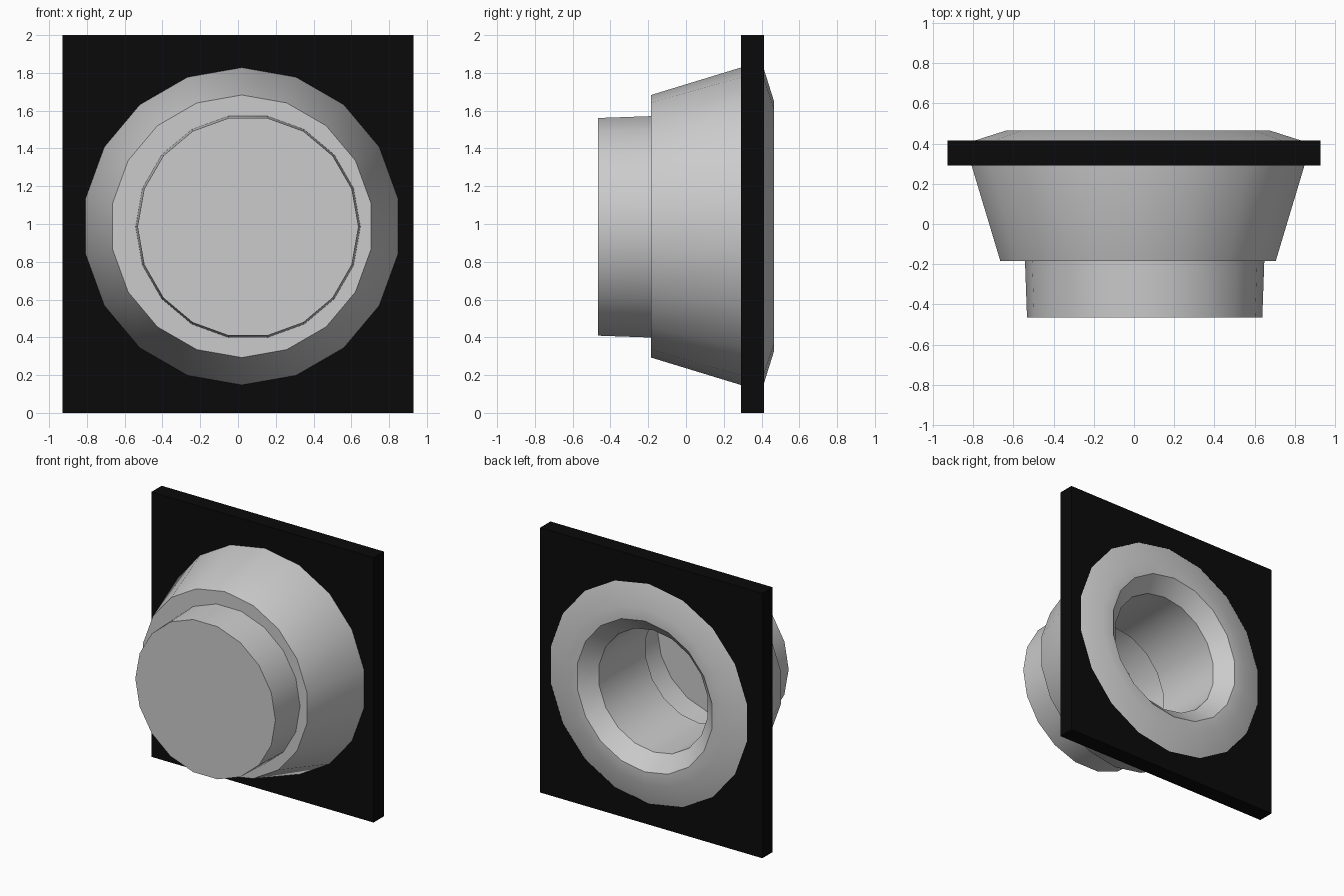
import bpy, bmesh, math

if "Cube" in bpy.data.objects:
    bpy.data.objects.remove(bpy.data.objects["Cube"])

SIDES = 18


def lathe(name, profile, cx, cz, phase, closed):
    """Spin (radius, y) points about an axis parallel to y; radius 0 gives a pole."""
    bm = bmesh.new()
    rings = []
    for r, y in profile:
        if r == 0:
            rings.append([bm.verts.new((cx, y, cz))])
            continue
        rings.append([bm.verts.new((cx + r * math.cos(phase + math.tau * i / SIDES), y,
                                    cz + r * math.sin(phase + math.tau * i / SIDES)))
                      for i in range(SIDES)])
    pairs = list(zip(rings, rings[1:]))
    if closed:
        pairs.append((rings[-1], rings[0]))
    for a, b in pairs:
        for i in range(SIDES):
            j = (i + 1) % SIDES
            if len(a) == 1:
                bm.faces.new((a[0], b[i], b[j]))
            elif len(b) == 1:
                bm.faces.new((a[i], a[j], b[0]))
            else:
                bm.faces.new((a[i], a[j], b[j], b[i]))
    bmesh.ops.recalc_face_normals(bm, faces=bm.faces[:])
    mesh = bpy.data.meshes.new(name)
    bm.to_mesh(mesh)
    bm.free()
    ob = bpy.data.objects.new(name, mesh)
    bpy.context.collection.objects.link(ob)
    bpy.ops.object.select_all(action='DESELECT')
    ob.select_set(True)
    bpy.context.view_layer.objects.active = ob
    bpy.ops.object.shade_smooth_by_angle(angle=math.radians(30))
    return ob


BODY_PHASE = math.radians(10)

# Tapered housing with raised rear lip, funnel and bore
lathe("housing", [(0.695, -0.185), (0.84, 0.29), (0.84, 0.41), (0.665, 0.465),
                  (0.57, 0.465), (0.46, 0.36), (0.45, -0.185)],
      0.02, 0.988, BODY_PHASE, True)

# Hollow front cap
lathe("front_cap", [(0, -0.465), (0.585, -0.465), (0.595, -0.185),
                    (0.51, -0.185), (0.50, -0.45), (0, -0.45)],
      0.053, 0.985, 0, False)

# Black mounting plate with a hole for the housing
bpy.ops.mesh.primitive_cube_add(size=1, location=(0, 0.353, 1))
plate = bpy.context.object
plate.name = "mounting_plate"
plate.scale = (1.856, 0.122, 2)
black = bpy.data.materials.new("black")
black.diffuse_color = (0.003, 0.003, 0.003, 1)
black.use_nodes = True
black.node_tree.nodes["Principled BSDF"].inputs["Base Color"].default_value = black.diffuse_color
plate.data.materials.append(black)

cutter = lathe("hole_cutter", [(0, 0.1), (0.83, 0.1), (0.83, 0.6), (0, 0.6)],
               0.02, 0.988, BODY_PHASE, False)
cutter.hide_render = True
hole = plate.modifiers.new("hole", 'BOOLEAN')
hole.operation = 'DIFFERENCE'
hole.solver = 'EXACT'
hole.object = cutter
bpy.ops.object.select_all(action='DESELECT')
plate.select_set(True)
bpy.context.view_layer.objects.active = plate
bpy.ops.object.modifier_apply(modifier=hole.name)
bpy.data.objects.remove(cutter)
